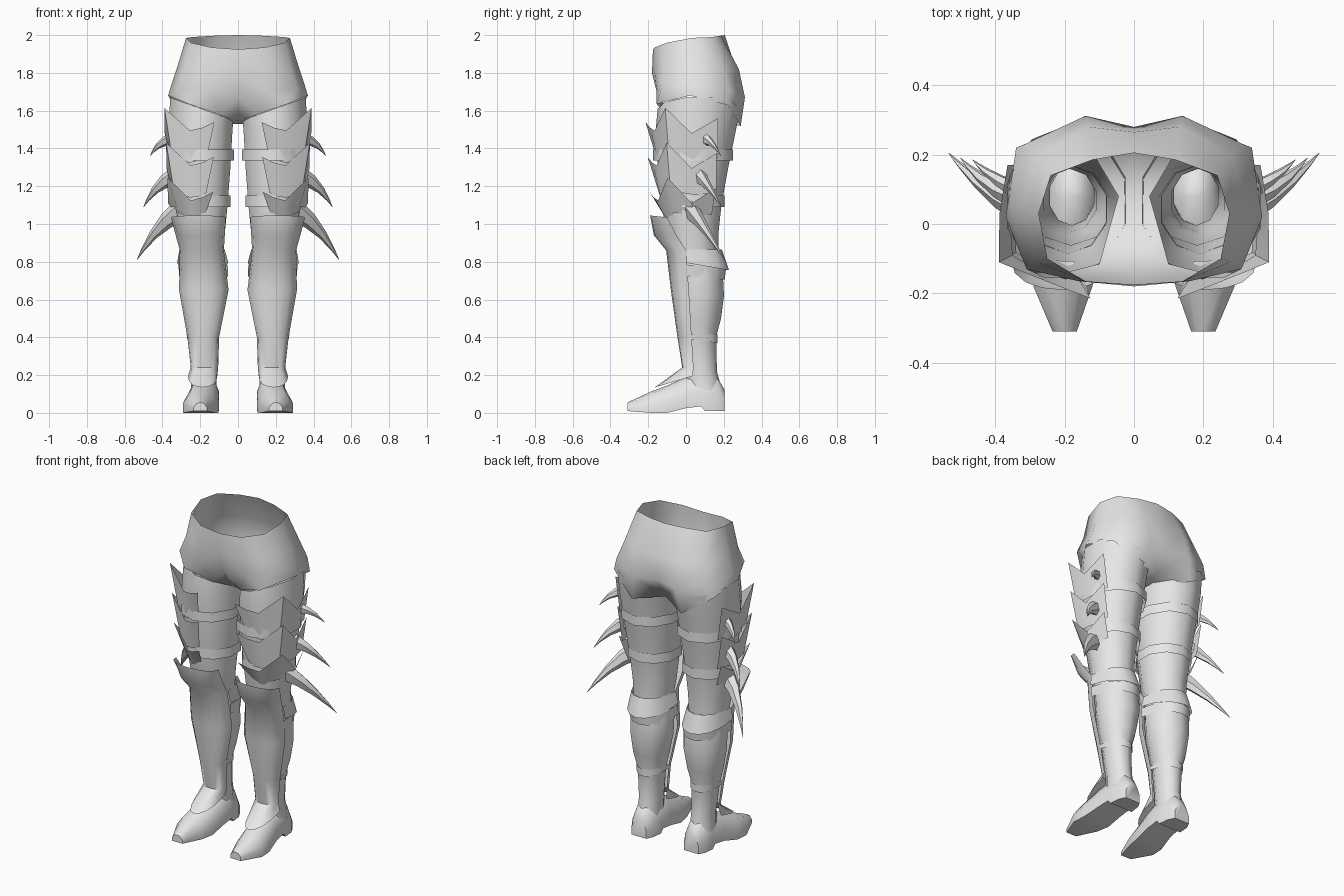
import bpy
import math
from mathutils import Vector

if "Cube" in bpy.data.objects:
    bpy.data.objects.remove(bpy.data.objects["Cube"])

grey = bpy.data.materials.new("plain grey")
grey.diffuse_color = (0.8, 0.8, 0.8, 1)
grey.use_nodes = True
grey.node_tree.nodes["Principled BSDF"].inputs["Base Color"].default_value = grey.diffuse_color


def make(name, verts, faces, angle=50):
    """Mesh object for the +x side, mirrored to the other side."""
    me = bpy.data.meshes.new(name)
    me.from_pydata([tuple(v) for v in verts], [], faces)
    me.materials.append(grey)
    ob = bpy.data.objects.new(name, me)
    bpy.context.collection.objects.link(ob)
    bpy.ops.object.select_all(action='DESELECT')
    ob.select_set(True)
    bpy.context.view_layer.objects.active = ob
    bpy.ops.object.shade_smooth_by_angle(angle=math.radians(angle))
    mod = ob.modifiers.new("mirror", 'MIRROR')
    mod.use_clip = True
    return ob


def loft(name, rows, closed=True, caps=False, angle=50):
    """Skin a list of equally long point rows."""
    n = len(rows[0])
    verts = [p for r in rows for p in r]
    faces = []
    for i in range(len(rows) - 1):
        for j in range(n if closed else n - 1):
            k = (j + 1) % n
            faces.append((i * n + j, i * n + k, (i + 1) * n + k, (i + 1) * n + j))
    if caps:
        faces.append(tuple(reversed(range(n))))
        faces.append(tuple(range(len(verts) - n, len(verts))))
    return make(name, verts, faces, angle)


def ring(z, x0, x1, y0, y1, tilt=0.0, n=10):
    """Horizontal oval; tilt raises its outer side."""
    cx, cy, rx, ry = (x0 + x1) / 2, (y0 + y1) / 2, (x1 - x0) / 2, (y1 - y0) / 2
    pts = []
    for i in range(n):
        a = 2 * math.pi * (i + 0.5) / n
        c, s = math.cos(a) * 1.05, math.sin(a) * 1.05
        pts.append((cx + rx * c, cy + ry * s, z + tilt * c))
    return pts


def half(z, x0, x1, y_tip, y_edge, lift=0.0, n=9):
    """Half oval that bulges from y_edge to y_tip; lift raises its ends."""
    cx, rx = (x0 + x1) / 2, (x1 - x0) / 2
    pts = []
    for i in range(n):
        a = math.pi * i / (n - 1)
        s = math.sin(a) ** 0.8
        pts.append((cx - rx * math.cos(a), y_edge + (y_tip - y_edge) * s, z + lift * (1 - s)))
    return pts


# Pelvis: half shell from front centre to back centre, open at the waist
pelvis_rows = [
    [(0, -.175, 1.925), (.14, -.165, 1.935), (.25, -.10, 1.96), (.275, .03, 1.985),
     (.24, .14, 1.99), (.12, .185, 1.997), (0, .205, 2.0)],
    [(0, -.18, 1.80), (.16, -.165, 1.80), (.28, -.11, 1.81), (.325, .05, 1.82),
     (.28, .20, 1.82), (.13, .28, 1.82), (0, .265, 1.82)],
    [(0, -.145, 1.67), (.15, -.155, 1.70), (.31, -.13, 1.72), (.355, .05, 1.73),
     (.315, .23, 1.71), (.14, .312, 1.67), (0, .28, 1.68)],
    [(0, -.04, 1.545), (.10, -.115, 1.58), (.26, -.155, 1.635), (.37, .02, 1.68),
     (.34, .22, 1.63), (.17, .29, 1.52), (0, .20, 1.545)],
]
pv = [p for r in pelvis_rows for p in r] + [(0, .08, 1.53), (.045, .08, 1.53)]
pf = [(i * 7 + j, i * 7 + j + 1, i * 7 + j + 8, i * 7 + j + 7)
      for i in range(3) for j in range(6)]
pf += [(21, 22, 29, 28), (28, 29, 26, 27)]
make("pelvis", pv, pf, 80)

# Thigh tube down to the knee
loft("thigh", [
    ring(1.61, .025, .36, -.14, .275, .06),
    ring(1.50, .03, .365, -.15, .255, .02),
    ring(1.30, .04, .35, -.14, .215),
    ring(1.10, .055, .33, -.12, .18),
    ring(.95, .07, .31, -.10, .165),
    ring(.85, .08, .30, -.08, .165)])

# Two straps around the thigh
for name, z, box in (("upper_strap", 1.365, (.02, .36, -.165, .24)),
                     ("lower_strap", 1.12, (.04, .335, -.125, .195))):
    loft(name, [ring(z + .03, *box), ring(z - .03, *box)])

# Three overlapping thigh plates with pointed upper edges
top_edge = [(.125, -.215, 0), (.19, -.19, -.03), (.255, -.165, -.045), (.39, -.11, .075),
            (.388, .03, -.06), (.365, .17, .02)]
low_edge = [(.165, -.15, .01), (.21, -.15, -.01), (.26, -.145, -.015), (.35, -.09, .02),
            (.36, .04, .0), (.335, .17, .01)]
for i, (s_top, s_low, drop) in enumerate(((1, 1, .20), (.95, .93, .20), (.91, .76, .13))):
    z = 1.54 - .185 * i

    def place(p, s, base):
        return (.20 + (p[0] - .20) * s, .03 + (p[1] - .03) * s, base + p[2])
    loft("thigh_plate_%d" % (i + 1),
         [[place(p, s_top, z) for p in top_edge],
          [place(p, s_low, z - drop) for p in low_edge]], closed=False, angle=35)

# Curved horns on the outer thigh: base, bend, tip, radius
horns = [((.345, .10, 1.45), (.42, .14, 1.44), (.465, .185, 1.36), .035),
         ((.33, .07, 1.255), (.43, .11, 1.22), (.50, .19, 1.09), .05),
         ((.305, .03, 1.07), (.43, .09, 1.00), (.535, .205, .81), .06)]
for k, (a, b, c, r) in enumerate(horns):
    a, b, c = Vector(a), Vector(b), Vector(c)
    rows = []
    for t in (0, .3, .6, .85, 1):
        mid = a * (1 - t) ** 2 + b * 2 * t * (1 - t) + c * t * t
        d = ((b - a) * (1 - t) + (c - b) * t).normalized()
        u = d.cross(Vector((0, 1, 0))).normalized()
        v = d.cross(u)
        w = r * (1 - t) + .001
        rows.append([mid + (u * math.cos(q * math.pi / 3) + v * .7 * math.sin(q * math.pi / 3)) * w
                     for q in range(6)])
    loft("horn_%d" % (k + 1), rows, caps=True, angle=40)

# Boot shaft
loft("boot_shaft", [
    ring(.86, .08, .30, -.08, .175),
    ring(.72, .06, .305, -.055, .19),
    ring(.62, .062, .303, -.05, .195),
    ring(.50, .085, .285, -.035, .18),
    ring(.40, .11, .26, -.02, .155),
    ring(.22, .115, .243, .0, .16),
    ring(.12, .115, .25, .0, .185)])

# Shin guard with flared knee top and a tongue over the foot
loft("shin_guard", [
    half(1.045, .065, .355, -.19, -.10, -.01),
    half(.94, .07, .33, -.17, -.05),
    half(.86, .075, .308, -.105, .0),
    half(.65, .05, .312, -.08, .015),
    half(.40, .10, .268, -.045, .03),
    half(.24, .105, .25, -.02, .04),
    half(.135, .11, .265, -.165, .035, .06)], closed=False)

# Cuff below the knee, its lower band and the ankle strap, open to the front
loft("calf_cuff", [half(.865, .07, .31, .19, .0),
                   half(.755, .052, .322, .228, .0, .04)], closed=False)
loft("cuff_band", [half(.765, .055, .315, .212, .0, .02),
                   half(.705, .052, .312, .205, .0, .02)], closed=False)
loft("ankle_strap", [half(.415, .10, .272, .168, .03),
                     half(.37, .10, .268, .168, .03, .02)], closed=False)

# Foot: sections from heel to toe (y, bottom, top, inner x, outer x)
sections = [(.205, .01, .12, .13, .23), (.165, .01, .19, .11, .25), (.10, .01, .21, .102, .255),
            (.08, .035, .21, .10, .257), (.0, .025, .19, .10, .265), (-.10, .0, .145, .105, .285),
            (-.18, .0, .115, .12, .29), (-.31, .01, .055, .165, .235)]
foot = []
for y, zb, zt, xi, xo in sections:
    w, m = xo - xi, zb + (zt - zb) * .45
    foot.append([(xi, y, zb), (xo, y, zb), (xo, y, m), (xo - .22 * w, y, zt - .1 * (zt - zb)),
                 (xi + .5 * w, y, zt), (xi + .22 * w, y, zt - .1 * (zt - zb)), (xi, y, m)])
loft("foot", foot, caps=True)
